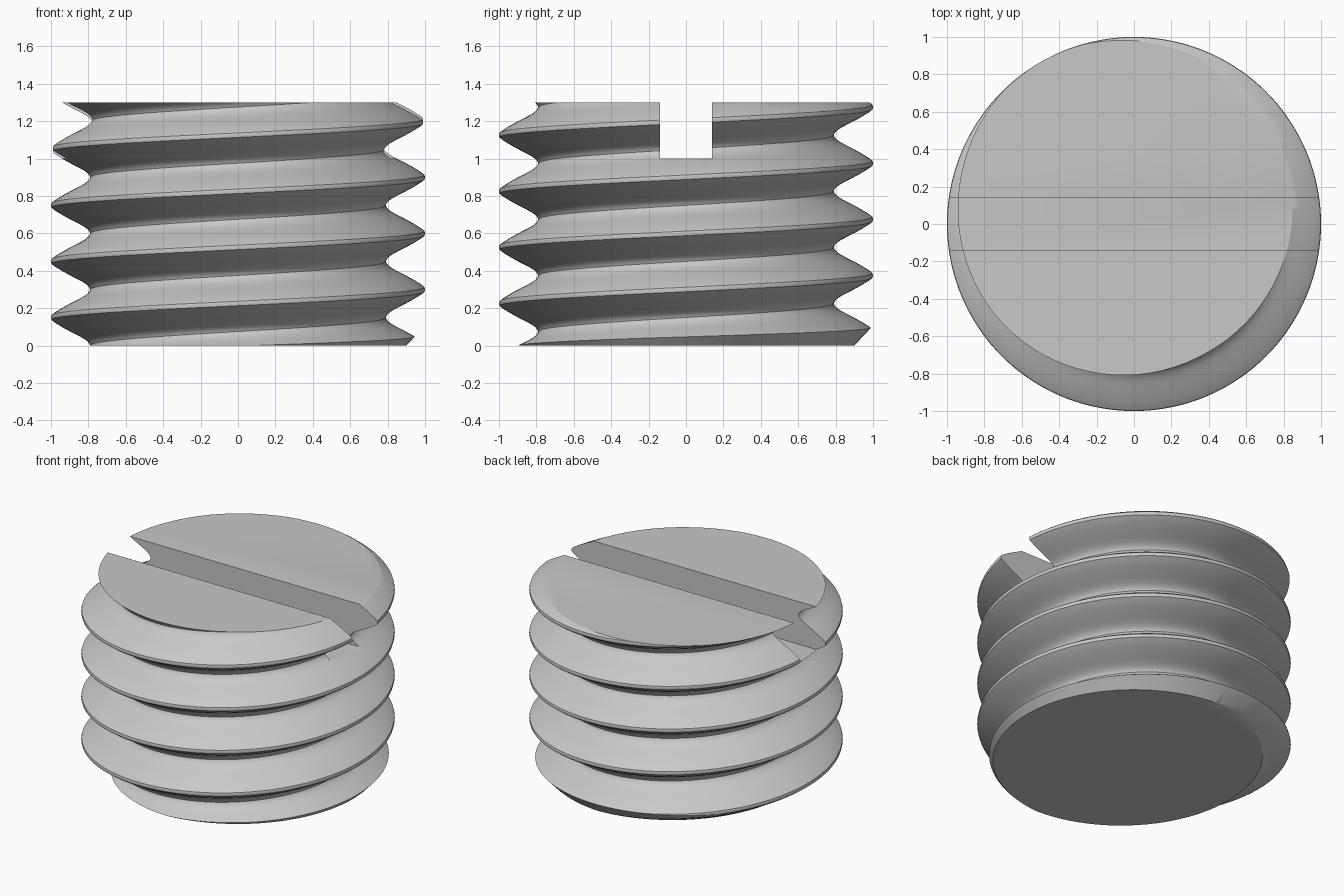
import bpy
import bmesh
from math import cos, sin, tau

old = bpy.data.objects.get("Cube")
if old:
    bpy.data.objects.remove(old, do_unlink=True)

PITCH, HEIGHT, SEGMENTS = 0.3, 1.3, 144
LOW, HIGH = -0.2, HEIGHT + 0.2

# Thread section: (distance from crest, radius), mirrored about the crest
HALF = [(0, 1.0), (0.012, 0.997), (0.025, 0.98), (0.05, 0.939), (0.075, 0.893),
        (0.095, 0.853), (0.11, 0.826), (0.125, 0.806), (0.138, 0.795), (0.15, 0.79)]
OFFSETS = [d for d, r in HALF] + [PITCH - d for d, r in HALF[-2:0:-1]]


def thread_radius(offset):
    d = offset % PITCH
    d = min(d, PITCH - d)
    for (d0, r0), (d1, r1) in zip(HALF, HALF[1:]):
        if d <= d1:
            return r0 + (r1 - r0) * (d - d0) / (d1 - d0)
    return HALF[-1][1]


def add_object(name, bm):
    bmesh.ops.recalc_face_normals(bm, faces=bm.faces)
    mesh = bpy.data.meshes.new(name)
    bm.to_mesh(mesh)
    bm.free()
    obj = bpy.data.objects.new(name, mesh)
    bpy.context.collection.objects.link(obj)
    return obj


# Steel material
steel = bpy.data.materials.new("light_grey_steel")
steel.use_nodes = True
grey = (0.58, 0.58, 0.58, 1)
steel.diffuse_color = grey
steel.node_tree.nodes["Principled BSDF"].inputs["Base Color"].default_value = grey

# Helical thread grid, rows follow the helix and flatten at both ends
bm = bmesh.new()
rows = [turn * PITCH + d for turn in range(-2, 6) for d in OFFSETS]
columns = []
for s in range(SEGMENTS + 1):
    angle = tau * s / SEGMENTS
    rise = PITCH * s / SEGMENTS
    column = []
    for row in rows:
        z = min(max(row + rise, LOW), HIGH)
        r = thread_radius(z - rise)
        column.append(bm.verts.new((r * cos(angle), r * sin(angle), z)))
    columns.append(column)
for a, b in zip(columns, columns[1:]):
    for i in range(len(rows) - 1):
        bm.faces.new((a[i], b[i], b[i + 1], a[i + 1]))
bmesh.ops.remove_doubles(bm, verts=bm.verts, dist=0.00002)
bmesh.ops.holes_fill(bm, edges=[e for e in bm.edges if e.is_boundary], sides=0)
screw = add_object("threaded_screw", bm)
screw.data.materials.append(steel)

# Blank with a bevelled lower rim trims the thread ends
bm = bmesh.new()
rings = []
for r, z in ((0.9, 0), (1.05, 0.16), (1.05, HEIGHT)):
    rings.append([bm.verts.new((r * cos(tau * s / SEGMENTS), r * sin(tau * s / SEGMENTS), z))
                  for s in range(SEGMENTS)])
for a, b in zip(rings, rings[1:]):
    for s in range(SEGMENTS):
        t = (s + 1) % SEGMENTS
        bm.faces.new((a[s], a[t], b[t], b[s]))
bm.faces.new(rings[0])
bm.faces.new(rings[-1])
blank = add_object("blank_cutter", bm)

# Driver slot across the top
bm = bmesh.new()
bmesh.ops.create_cube(bm, size=1)
for v in bm.verts:
    v.co = (v.co.x * 3, v.co.y * 0.28, 1.3 + v.co.z * 0.6)
slot = add_object("slot_cutter", bm)

for o in bpy.context.selected_objects:
    o.select_set(False)
bpy.context.view_layer.objects.active = screw
screw.select_set(True)
for cutter, operation in ((blank, 'INTERSECT'), (slot, 'DIFFERENCE')):
    cutter.hide_render = True
    cut = screw.modifiers.new(cutter.name, 'BOOLEAN')
    cut.operation = operation
    cut.solver = 'EXACT'
    cut.object = cutter
    bpy.ops.object.modifier_apply(modifier=cut.name)
    bpy.data.objects.remove(cutter, do_unlink=True)

bpy.ops.object.shade_smooth_by_angle(angle=0.5)
